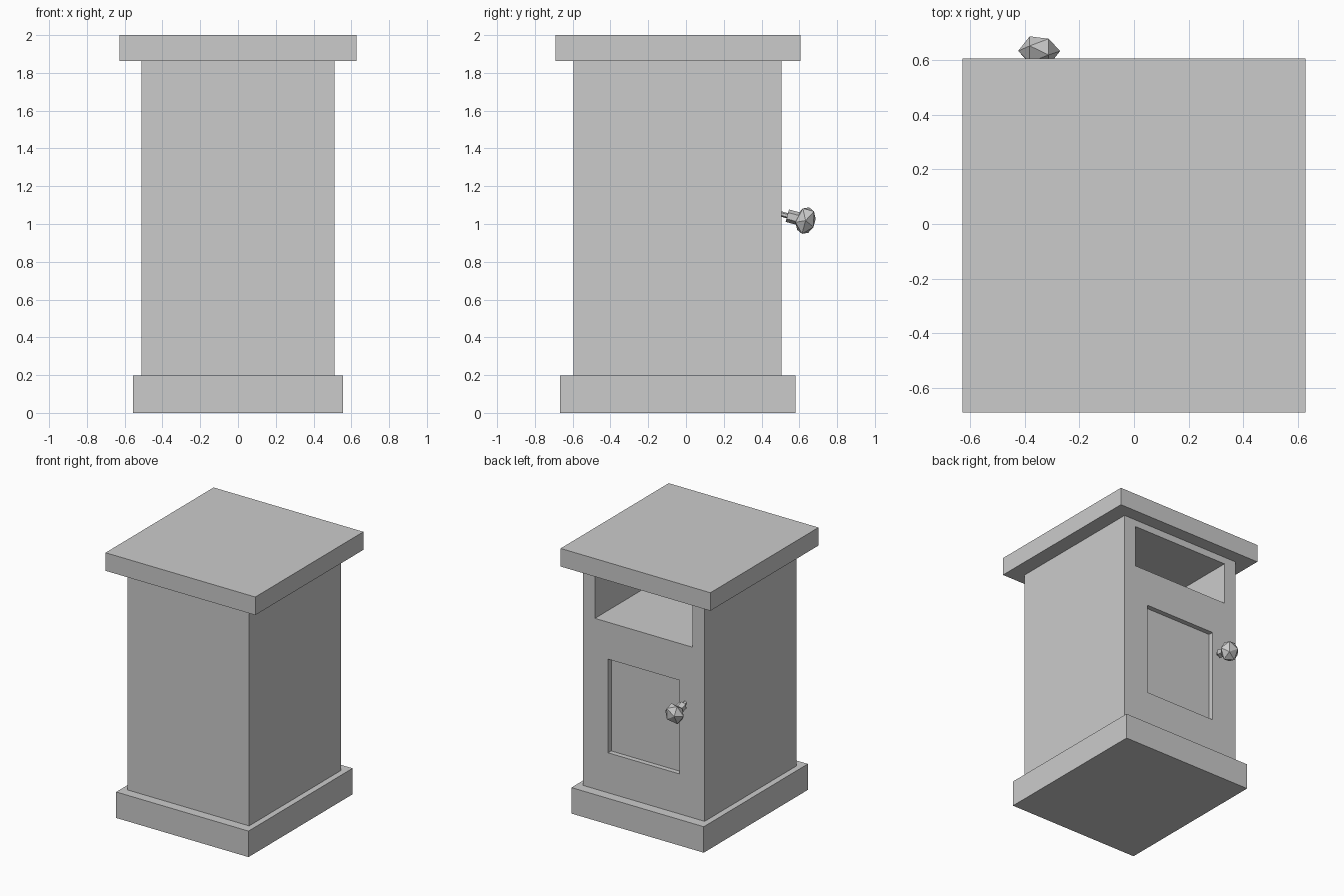
import bpy, math
from mathutils import Vector

if "Cube" in bpy.data.objects:
    bpy.data.objects.remove(bpy.data.objects["Cube"])


def box(name, x, y, z):
    """Axis-aligned box from (min, max) pairs."""
    bpy.ops.mesh.primitive_cube_add(size=1, location=[(a + b) / 2 for a, b in (x, y, z)])
    ob = bpy.context.object
    ob.name = name
    ob.scale = [b - a for a, b in (x, y, z)]
    bpy.ops.object.transform_apply(location=False, rotation=False, scale=True)
    return ob


def carve(target, x, y, z):
    """Cut a box-shaped recess and remove the cutter."""
    cutter = box("cutter", x, y, z)
    mod = target.modifiers.new("recess", 'BOOLEAN')
    mod.object = cutter
    mod.operation = 'DIFFERENCE'
    mod.solver = 'EXACT'
    bpy.context.view_layer.objects.active = target
    bpy.ops.object.modifier_apply(modifier=mod.name)
    bpy.data.objects.remove(cutter)


# Plinth, cabinet body and overhanging top
box("base_plinth", (-0.555, 0.555), (-0.667, 0.58), (0, 0.197))
body = box("cabinet_body", (-0.51, 0.51), (-0.595, 0.505), (0.197, 1.863))
box("table_top", (-0.628, 0.628), (-0.69, 0.605), (1.863, 2.0))

# Open shelf niche and shallow door panel on the +y face
carve(body, (-0.41, 0.41), (-0.48, 0.7), (1.49, 1.81))
carve(body, (-0.30, 0.30), (0.467, 0.7), (0.50, 1.21))

# Door knob: faceted stem in two steps and a flattened ball, drooping slightly
tilt = math.radians(-15)
axis = Vector((0, math.cos(tilt), math.sin(tilt)))
centre = Vector((-0.347, 0.633, 1.018))


def stem(name, radius, start, end):
    bpy.ops.mesh.primitive_cylinder_add(
        vertices=6, radius=radius, depth=end - start,
        location=centre + axis * (start + end) / 2,
        rotation=(tilt - math.pi / 2, 0, 0))
    bpy.context.object.name = name


stem("knob_stem_thin", 0.014, -0.15, -0.08)
stem("knob_stem_thick", 0.034, -0.1, -0.03)

bpy.ops.mesh.primitive_ico_sphere_add(subdivisions=1, radius=1, location=centre,
                                      rotation=(0, math.radians(90), 0))
knob = bpy.context.object
knob.name = "knob_ball"
bpy.ops.object.transform_apply(location=False, rotation=True, scale=False)
knob.scale = (0.077, 0.058, 0.081)
knob.rotation_euler = (tilt, 0, 0)
